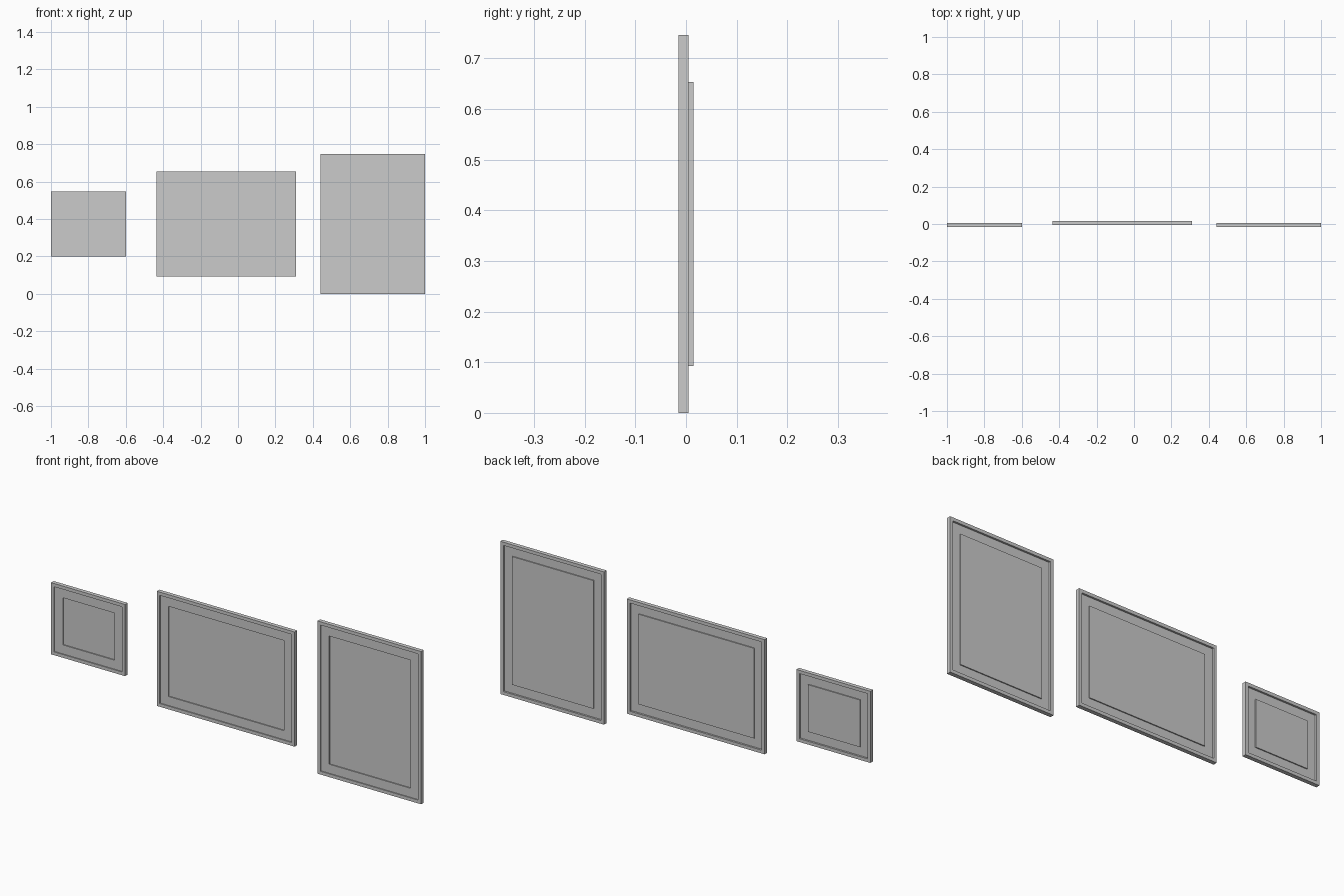
import bpy
import bmesh

cube = bpy.data.objects.get("Cube")
if cube:
    bpy.data.objects.remove(cube, do_unlink=True)

grey = bpy.data.materials.new("light_grey")
grey.use_nodes = True
colour = (0.6, 0.6, 0.6, 1)
grey.diffuse_color = colour
grey.node_tree.nodes["Principled BSDF"].inputs["Base Color"].default_value = colour


def make_part(name, size, centre, profile, closed):
    """Join nested rectangles, each given as (inset, y); ends are capped unless closed."""
    bm = bmesh.new()
    loops = []
    for inset, y in profile:
        w, h = size[0] / 2 - inset, size[1] / 2 - inset
        loops.append([bm.verts.new((sx * w, y, sz * h))
                      for sx, sz in ((-1, -1), (1, -1), (1, 1), (-1, 1))])
    pairs = list(zip(loops, loops[1:]))
    if closed:
        pairs.append((loops[-1], loops[0]))
    else:
        bm.faces.new(loops[0])
        bm.faces.new(loops[-1])
    for a, b in pairs:
        for i in range(4):
            j = (i + 1) % 4
            bm.faces.new((a[i], a[j], b[j], b[i]))
    bmesh.ops.recalc_face_normals(bm, faces=bm.faces)
    mesh = bpy.data.meshes.new(name)
    bm.to_mesh(mesh)
    bm.free()
    mesh.materials.append(grey)
    obj = bpy.data.objects.new(name, mesh)
    obj.location = centre
    bpy.context.collection.objects.link(obj)
    return obj


RIM = 0.016      # width of the outer rim
MAT = 0.06       # distance from the outer edge to the picture
HALF = 0.01      # half the frame depth


def picture_frame(label, size, centre):
    # Outer rim
    make_part(label + "_rim", size, centre,
              [(0, -HALF), (RIM, -HALF), (RIM, HALF), (0, HALF)], True)
    # Thin mat border between rim and picture
    make_part(label + "_mat", size, centre,
              [(RIM, -0.005), (MAT, -0.005), (MAT, 0.001), (RIM, 0.001)], True)
    # Picture panel, set back in front and proud of the mat behind
    make_part(label + "_picture", size, centre,
              [(MAT, 0), (MAT, 0.006)], False)


picture_frame("small_frame", (0.4, 0.35), (-0.8, -0.005, 0.373))
picture_frame("wide_frame", (0.745, 0.56), (-0.063, 0.005, 0.373))
picture_frame("tall_frame", (0.56, 0.746), (0.72, -0.005, 0.373))
